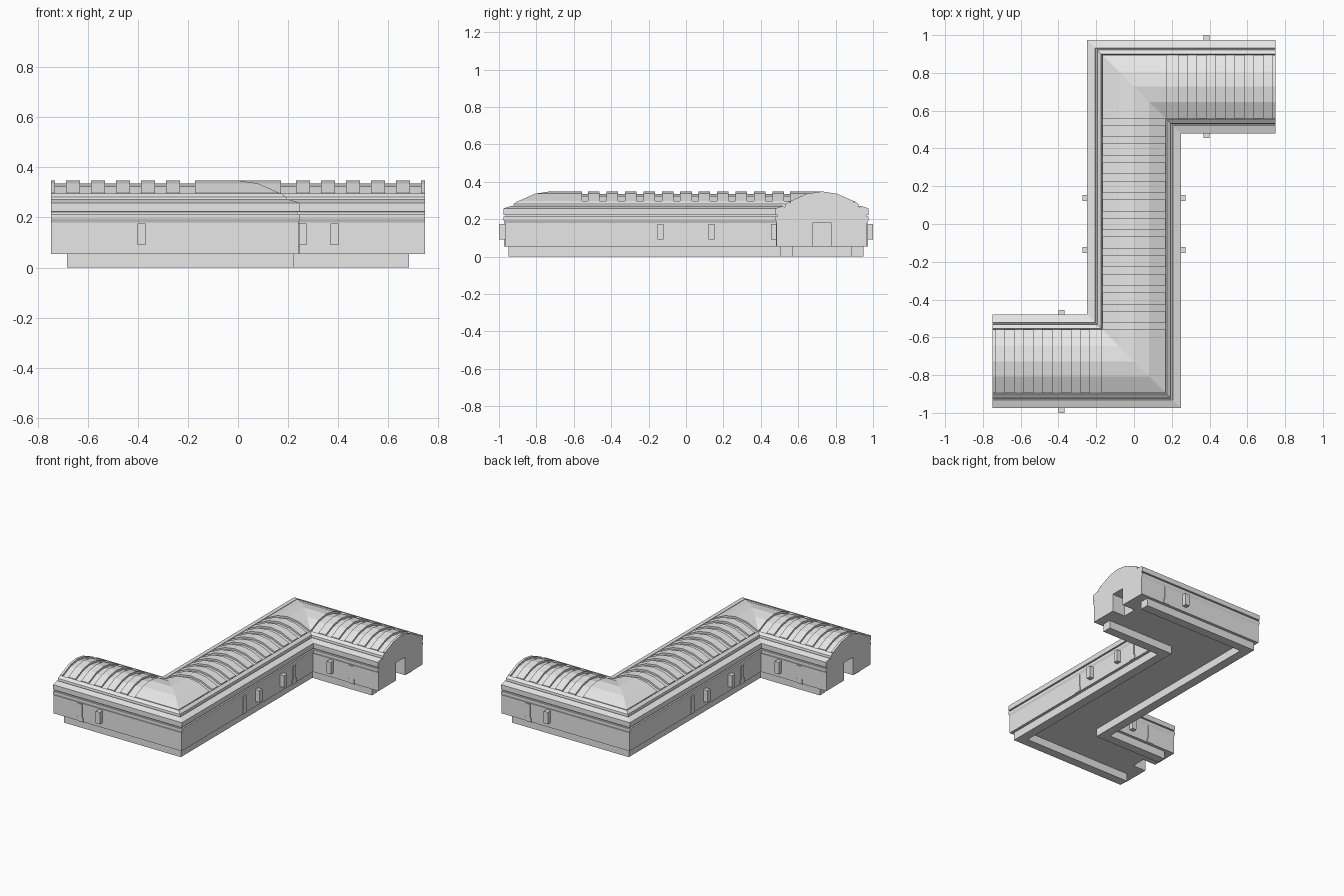
import bpy
import bmesh
from mathutils import Vector

if "Cube" in bpy.data.objects:
    bpy.data.objects.remove(bpy.data.objects["Cube"], do_unlink=True)

grey = bpy.data.materials.new("light_grey")
grey.use_nodes = True
grey.diffuse_color = (0.8, 0.8, 0.8, 1)
grey.node_tree.nodes["Principled BSDF"].inputs["Base Color"].default_value = (0.8, 0.8, 0.8, 1)

END, LEG = 0.748, 0.727   # end of each wing, wing centre line
HALF = 0.242              # half width of the wall
FLOOR = 0.055
VAULT = 0.168             # half width of the vaulted roof


def finish(name, bm):
    bmesh.ops.recalc_face_normals(bm, faces=bm.faces)
    mesh = bpy.data.meshes.new(name)
    bm.to_mesh(mesh)
    bm.free()
    mesh.materials.append(grey)
    obj = bpy.data.objects.new(name, mesh)
    bpy.context.collection.objects.link(obj)
    return obj


def sweep(bm, path, profile):
    """Sweep a closed (offset, z) profile along a flat path with mitred corners."""
    pts = [Vector(p) for p in path]
    dirs = [(b - a).normalized() for a, b in zip(pts, pts[1:])]
    rings = []
    for i, p in enumerate(pts):
        d0, d1 = dirs[max(i - 1, 0)], dirs[min(i, len(dirs) - 1)]
        n0, n1 = Vector((-d0.y, d0.x)), Vector((-d1.y, d1.x))
        miter = (n0 + n1) / (1 + n0.dot(n1))
        rings.append([bm.verts.new((*(p + miter * o), z)) for o, z in profile])
    n = len(profile)
    for a, b in zip(rings, rings[1:]):
        for i in range(n):
            j = (i + 1) % n
            bm.faces.new((a[i], a[j], b[j], b[i]))
    bm.faces.new(rings[0])
    bm.faces.new(rings[-1])


def box(bm, centre, size):
    res = bmesh.ops.create_cube(bm, size=1)
    for v in res["verts"]:
        v.co = Vector(centre) + Vector(a * b for a, b in zip(v.co, size))


def box_pair(bm, centre, size):
    """A box and its copy turned half round the centre."""
    x, y, z = centre
    box(bm, (x, y, z), size)
    box(bm, (-x, -y, z), size)


def mirrored(half):
    return half + [(-o, z) for o, z in reversed(half) if o > 0]


def vault(drop):
    return [(VAULT, 0.297 - drop), (0.08, 0.336 - drop), (0, 0.348 - drop)]


path = [(-END, -LEG), (0, -LEG), (0, LEG), (END, LEG)]

# Main body: wall, cornice groove, eaves and the sunken vault
wall = [(HALF, FLOOR), (HALF, 0.18), (0.248, 0.195), (0.248, 0.213),
        (0.238, 0.214), (0.238, 0.222), (0.248, 0.223), (0.248, 0.258),
        (0.206, 0.271), (0.203, 0.265), (0.197, 0.265), (0.194, 0.281),
        (0.174, 0.296)]
bm = bmesh.new()
sweep(bm, path, mirrored(wall + vault(0.013)))
body = finish("corridor_body", bm)

# Doorways cut into both ends
bm = bmesh.new()
box_pair(bm, (END, LEG, 0.105), (0.2, 0.1, 0.15))
cutter = finish("doorway_cutter", bm)
cutter.hide_render = True
cutter.hide_viewport = True
mod = body.modifiers.new("doorways", "BOOLEAN")
mod.object = cutter
mod.operation = "DIFFERENCE"
mod.solver = "EXACT"

# Raised roof: hipped corners
shell = mirrored([(VAULT, 0.27)] + vault(0))
hip = 0.172
bm = bmesh.new()
sweep(bm, [(-hip, -LEG), (0, -LEG), (0, hip - LEG)], shell)
sweep(bm, [(hip, LEG), (0, LEG), (0, LEG - hip)], shell)
finish("roof_corners", bm)

# Raised roof: ribs over the wings and the middle
bm = bmesh.new()
for k in range(6):
    near = 0.232 + 0.1 * k
    far = min(near + 0.055, END)
    for s in (-1, 1):
        sweep(bm, [(s * near, s * LEG), (s * far, s * LEG)], shell)
for k in range(-5, 6):
    y = 0.0985 * k
    sweep(bm, [(0, y - 0.031), (0, y + 0.031)], shell)
finish("roof_ribs", bm)

# Footing rails under both sides
bm = bmesh.new()
foot_path = [(-0.683, -LEG), (0, -LEG), (0, LEG), (0.683, LEG)]
for s in (-1, 1):
    sweep(bm, foot_path, [(s * 0.158, 0), (s * 0.222, 0),
                          (s * 0.222, FLOOR + 0.002), (s * 0.158, FLOOR + 0.002)])
finish("footing_rails", bm)

# Wall lamps
bm = bmesh.new()
for s in (-1, 1):
    box_pair(bm, (0.385, LEG + s * 0.254, 0.133), (0.032, 0.038, 0.084))
    box_pair(bm, (0.254, s * 0.137, 0.133), (0.038, 0.032, 0.084))
finish("wall_lamps", bm)

# Pilasters with wider feet
bm = bmesh.new()
for width, top in ((0.032, 0.178), (0.046, 0.085)):
    z, h = (FLOOR + top) / 2, top - FLOOR
    for s in (-1, 1):
        box_pair(bm, (0.54, LEG + s * HALF, z), (width, 0.01, h))
        box_pair(bm, (HALF, s * 0.275, z), (0.01, width, h))
finish("pilasters", bm)
